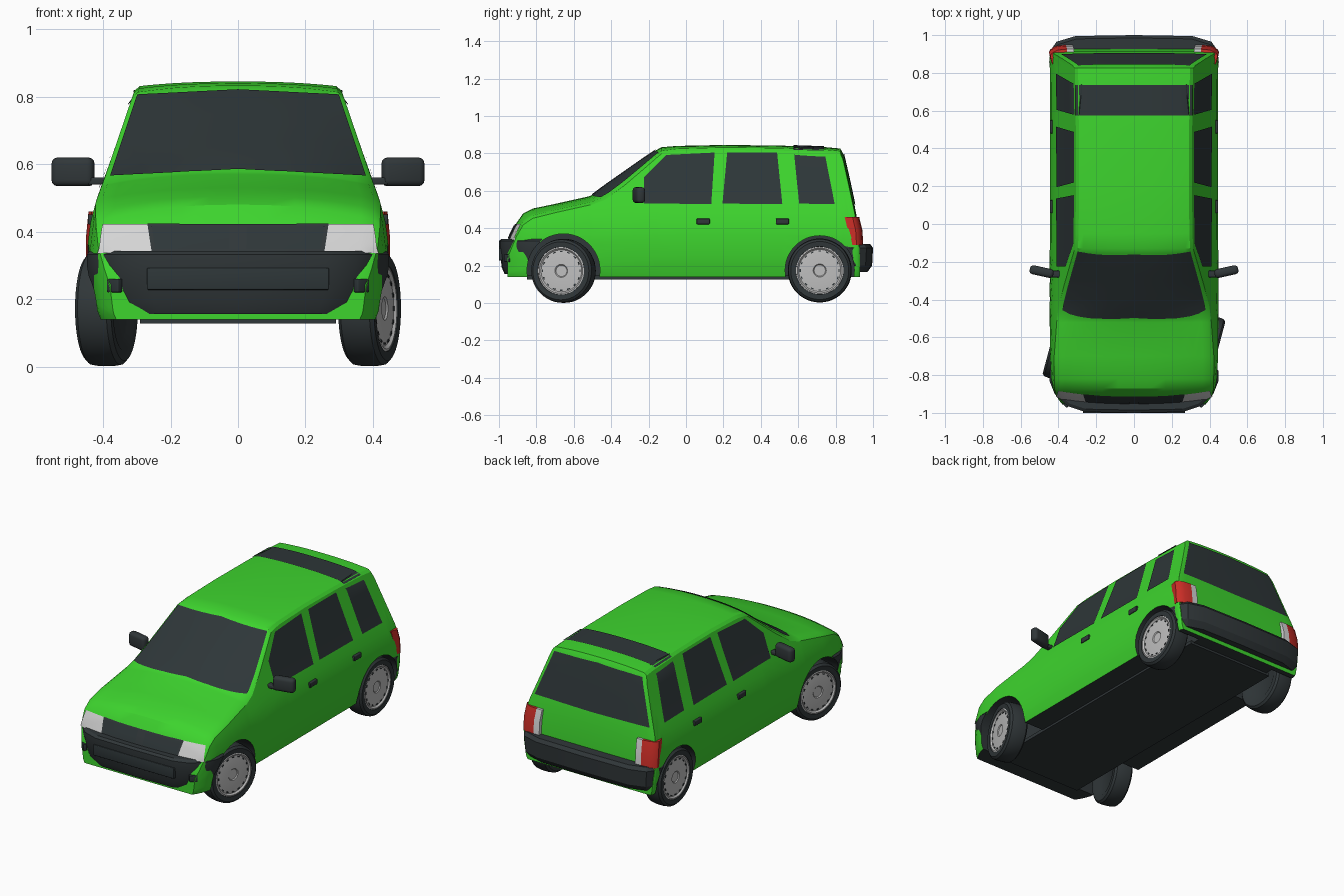
import bpy, bmesh, math
from mathutils import Vector, Matrix
from mathutils.bvhtree import BVHTree

if "Cube" in bpy.data.objects:
    bpy.data.objects.remove(bpy.data.objects["Cube"])


def material(name, r, g, b, rough=0.6):
    m = bpy.data.materials.new(name)
    m.use_nodes = True
    m.diffuse_color = (r, g, b, 1)
    node = next(n for n in m.node_tree.nodes if n.type == 'BSDF_PRINCIPLED')
    node.inputs["Base Color"].default_value = (r, g, b, 1)
    node.inputs["Roughness"].default_value = rough
    return m


green = material("green paint", .047, .66, .027)
trim = material("dark trim", .03, .038, .041)
glass = material("tinted glass", .027, .037, .04)
lamp = material("lamp white", .66, .66, .66)
silver = material("wheel silver", .52, .52, .52)
red = material("tail red", .6, .027, .02)


def finish(name, bm, *mats, angle=35):
    mesh = bpy.data.meshes.new(name)
    bm.to_mesh(mesh)
    bm.free()
    ob = bpy.data.objects.new(name, mesh)
    bpy.context.collection.objects.link(ob)
    for m in mats:
        mesh.materials.append(m)
    activate(ob)
    bpy.ops.object.shade_smooth_by_angle(angle=math.radians(angle))
    return ob


def activate(ob):
    bpy.ops.object.select_all(action='DESELECT')
    ob.select_set(True)
    bpy.context.view_layer.objects.active = ob


def loft(rings):
    # closed skin through equal-length rings, capped at both ends
    bm = bmesh.new()
    rows = [[bm.verts.new(p) for p in ring] for ring in rings]
    n = len(rows[0])
    for a, b in zip(rows, rows[1:]):
        for i in range(n):
            bm.faces.new((a[i], a[(i + 1) % n], b[(i + 1) % n], b[i]))
    bm.faces.new(rows[0])
    bm.faces.new(rows[-1])
    bmesh.ops.recalc_face_normals(bm, faces=bm.faces)
    return bm


def plan_loft(name, outline, levels, mat):
    # plan outline stacked at levels of (height, width scale, y shift)
    return finish(name, loft([[(x * s, y + dy, z) for x, y in outline]
                              for z, s, dy in levels]), mat)


def box(name, centre, size, mat, bevel=0.0, turn=0.0):
    bm = bmesh.new()
    bmesh.ops.create_cube(bm, size=1, matrix=Matrix.Diagonal((*size, 1)))
    if bevel:
        bmesh.ops.bevel(bm, geom=bm.edges[:], offset=bevel, segments=3,
                        profile=0.5, affect='EDGES')
    ob = finish(name, bm, mat)
    ob.location = centre
    ob.rotation_euler.z = turn
    return ob


# Body: cross-sections along the length, sides following one curve
SIDE = [(.12, .41), (.16, .43), (.25, .443), (.35, .447), (.43, .437),
        (.5, .418), (.56, .395), (.83, .303), (.86, .29)]
FLOOR = .14


def side_x(z):
    for (z0, x0), (z1, x1) in zip(SIDE, SIDE[1:]):
        if z <= z1:
            return x0 + (x1 - x0) * (z - z0) / (z1 - z0)
    return SIDE[-1][1]


# (y, centre height, drop at the edge, width scale)
STATIONS = [(-.955, .32, .07, .86), (-.935, .37, .07, .89), (-.905, .43, .06, .93),
            (-.87, .48, .05, .96), (-.82, .505, .04, .98), (-.7, .53, .035, 1),
            (-.52, .57, .035, 1), (-.5, .578, .04, 1), (-.43, .63, .065, 1),
            (-.33, .7, .06, 1), (-.23, .77, .045, 1), (-.155, .82, .03, 1),
            (-.13, .833, .022, 1), (-.05, .84, .017, 1), (.2, .845, .015, 1),
            (.5, .842, .015, 1), (.75, .833, .015, 1), (.825, .826, .015, 1),
            (.84, .8, .025, 1), (.87, .67, .03, 1), (.9, .53, .03, 1),
            (.915, .45, .03, 1), (.925, .35, .02, .99), (.93, .28, .02, .98)]


def section(y, top, drop, wide):
    edge = top - drop
    w = side_x(edge) * wide
    half = [(w * u, top - drop * u ** 2.4) for u in (0, .2, .4, .6, .75, .87, .96)]
    start = edge - .012
    for i in range(13):
        z = start + (FLOOR - start) * i / 12
        half.append((side_x(z) * wide, z))
    return [(x, y, z) for x, z in half] + [(-x, y, z) for x, z in half[:0:-1]]


bm = loft([section(*s) for s in STATIONS])
surface = BVHTree.FromBMesh(bm)
for f in bm.faces:
    f.material_index = int(f.normal.z < -.8 and f.calc_center_median().z < .2)
body = finish("body_shell", bm, green, trim, angle=28)


# Bumpers
def both_sides(half):
    return half + [(-x, y) for x, y in half[::-1] if x > 0]


front_bumper = plan_loft("front_bumper", both_sides(
    [(0, -1), (.26, -.995), (.35, -.965), (.42, -.9), (.448, -.83), (.448, -.78)]),
    [(.155, .9, .03), (.19, .96, .015), (.3, 1, 0), (.332, 1, 0), (.343, .98, .015)], trim)
rear_bumper = plan_loft("rear_bumper", both_sides(
    [(0, 1), (.31, .995), (.41, .965), (.442, .92), (.45, .85)]),
    [(.165, .95, -.03), (.2, .985, -.005), (.295, 1, 0), (.315, .98, -.015)], trim)

# Wheel arches cut through shell and bumpers
FRONT, REAR = -.655, .715
bm = bmesh.new()
for s in (-1, 1):
    for y, r in ((FRONT, .195), (REAR, .185)):
        bmesh.ops.create_cone(
            bm, cap_ends=True, segments=48, radius1=r, radius2=r, depth=.24,
            matrix=Matrix.Translation((s * .39, y, .175)) @ Matrix.Rotation(math.pi / 2, 4, 'Y'))
cutter = finish("arch_cutter", bm, trim)
cutter.hide_render = True
for ob in (body, front_bumper, rear_bumper):
    mod = ob.modifiers.new("arches", 'BOOLEAN')
    mod.operation = 'DIFFERENCE'
    mod.solver = 'EXACT'
    mod.material_mode = 'TRANSFER'
    mod.object = cutter
    activate(ob)
    bpy.ops.object.modifier_apply(modifier=mod.name)
    bpy.ops.object.shade_smooth_by_angle(angle=math.radians(28))
bpy.data.objects.remove(cutter)


# Thin plates laid on the shell, spanned between a low and a high line
def plate(name, low, high, axis, sign, mat, rows=6, steps=6, off=.005):
    d = Vector([sign * (i == axis) for i in range(3)])

    def dense(line):
        pts = [Vector(a).lerp(Vector(b), k / steps)
               for a, b in zip(line, line[1:]) for k in range(steps)]
        return pts + [Vector(line[-1])]

    bm = bmesh.new()
    grid = []
    for r in range(rows + 1):
        row = []
        for a, b in zip(dense(low), dense(high)):
            p = list(a.lerp(b, r / rows))
            p.insert(axis, 0)
            hit, normal, _, _ = surface.ray_cast(Vector(p) + d * 3, -d)
            if hit is None:
                hit, normal, _, _ = surface.find_nearest(Vector(p) + d)
            row.append(bm.verts.new(hit + normal * off))
        grid.append(row)
    for a, b in zip(grid, grid[1:]):
        for i in range(len(a) - 1):
            f = bm.faces.new((a[i], a[i + 1], b[i + 1], b[i]))
            f.normal_update()
            if f.normal.dot(d) < 0:
                f.normal_flip()
    return finish(name, bm, mat)


plate("windscreen", [(-.378, .562), (0, .582), (.378, .562)],
      [(-.298, .803), (0, .818), (.298, .803)], 1, -1, glass, 10, 10)
plate("rear_window", [(-.385, .53), (0, .525), (.385, .53)],
      [(-.295, .79), (0, .8), (.295, .79)], 1, 1, glass, 8, 8)
plate("roof_band", [(-.306, .575), (0, .575), (.306, .575)],
      [(-.306, .737), (0, .737), (.306, .737)], 2, 1, glass, 4, 8)
plate("grille", [(-.258, .335), (0, .335), (.258, .335)],
      [(-.268, .421), (0, .421), (.268, .421)], 1, -1, trim, 5, 8)

for s, side in ((1, "left"), (-1, "right")):
    ax = (0, s)
    plate(side + "_front_window", [(-.225, .53), (-.1, .53), (.135, .527)],
          [(-.225, .67), (-.105, .79), (.153, .803)], *ax, glass)
    plate(side + "_rear_door_window", [(.195, .53), (.515, .527)],
          [(.22, .803), (.487, .803)], *ax, glass)
    plate(side + "_quarter_window", [(.605, .53), (.795, .527)],
          [(.575, .826), (.737, .822)], *ax, glass)
    plate(side + "_headlight", [(s * .255, .335), (s * .412, .335)],
          [(s * .268, .42), (s * .4, .42)], 1, -1, lamp, off=.006)
    plate(side + "_grille_panel", [(s * .025, .345), (s * .245, .345)],
          [(s * .025, .412), (s * .255, .412)], 1, -1, glass, off=.008)

    # Tail lights
    levels = [(.31, 1, 0), (.39, 1, -.005), (.46, .985, -.022)]
    plan_loft(side + "_tail_light", [(s * x, y) for x, y in (
        (.36, .87), (.36, .948), (.41, .943), (.443, .925), (.45, .912), (.44, .87))],
        levels, red)
    plan_loft(side + "_reverse_light", [(s * x, y) for x, y in (
        (.322, .87), (.322, .948), (.36, .948), (.36, .87))], levels, lamp)

    # Door handles, mirrors and fog light covers
    for y, part in ((.092, "_front_handle"), (.515, "_rear_handle")):
        box(side + part, (s * .434, y, .436), (.022, .07, .03), trim, .004)
    box(side + "_mirror_arm", (s * .41, -.265, .55), (.07, .035, .022), trim, .005)
    box(side + "_mirror", (s * .489, -.252, .577), (.128, .048, .085), trim, .018, s * .22)
    box(side + "_fog_cover", (s * .366, -.951, .24), (.045, .02, .04), glass, .003, s * .72)

box("bumper_intake", (0, -.991, .26), (.54, .02, .065), glass, .004)
box("floor_pan", (0, 0, .137), (.58, 1.7, .02), trim)


# Wheels: lathed tyre and cover with slots, facing local +x
def lathe(name, profile, mat):
    n = 48
    turns = [2 * math.pi * i / n for i in range(n)]
    return finish(name, loft([[(x, r * math.cos(t), r * math.sin(t)) for t in turns]
                              for r, x in profile]), mat)


def wheel(name, centre, turn):
    tyre = lathe(name + "_tyre", [(.1, -.04), (.125, -.054), (.155, -.055), (.167, -.044),
                                  (.171, -.02), (.171, .02), (.167, .044), (.155, .055),
                                  (.128, .053), (.12, .03)], trim)
    cover = lathe(name + "_cover", [(.128, .03), (.128, .05), (.12, .052), (.112, .044),
                                    (.08, .047), (.035, .047), (.03, .042), (.005, .042)], silver)
    bm = bmesh.new()
    for i in range(16):
        spot = Matrix.Rotation(math.tau * i / 16, 4, 'X') @ Matrix.Translation((.046, 0, .104))
        bmesh.ops.create_cube(bm, size=1, matrix=spot @ Matrix.Diagonal((.004, .014, .006, 1)))
    slots = finish(name + "_slots", bm, trim)
    for ob in (tyre, cover, slots):
        ob.location = centre
        ob.rotation_euler.z = turn


STEER = math.radians(-15)
for s, side in ((1, "left"), (-1, "right")):
    flip = 0 if s > 0 else math.pi
    wheel(side + "_front_wheel", (s * .39, FRONT, .172), flip + STEER)
    wheel(side + "_rear_wheel", (s * .385, REAR, .174), flip)
